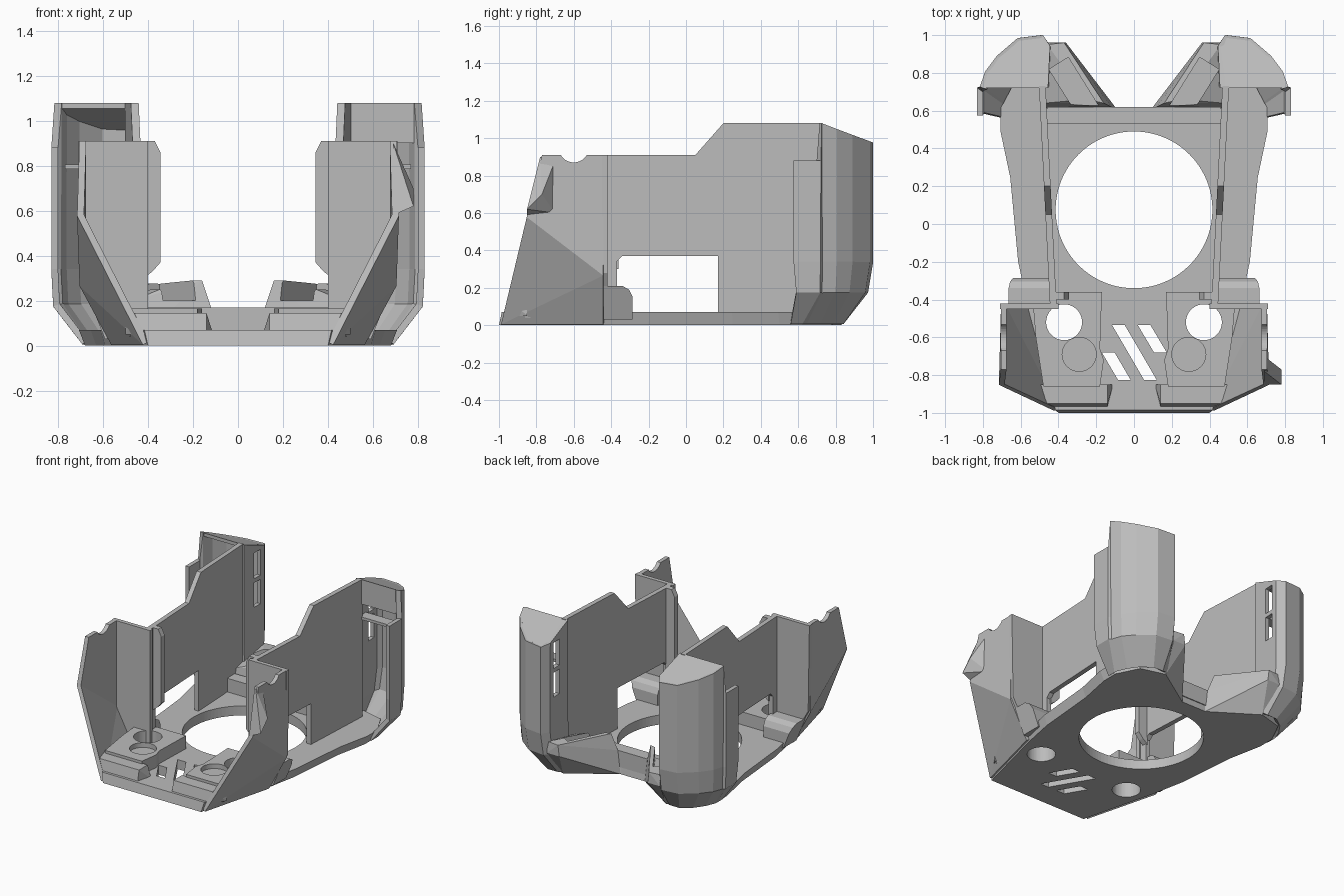
import bpy, bmesh, math
from mathutils import Vector

cube = bpy.data.objects.get("Cube")
if cube:
    bpy.data.objects.remove(cube)

grey = bpy.data.materials.new("plain grey")
grey.use_nodes = True
COLOR = (0.5, 0.5, 0.5, 1)
grey.diffuse_color = COLOR
grey.node_tree.nodes["Principled BSDF"].inputs["Base Color"].default_value = COLOR


def finish(name, bm):
    bmesh.ops.recalc_face_normals(bm, faces=bm.faces)
    mesh = bpy.data.meshes.new(name)
    bm.to_mesh(mesh)
    bm.free()
    mesh.materials.append(grey)
    ob = bpy.data.objects.new(name, mesh)
    bpy.context.collection.objects.link(ob)
    return ob


def hull(name, points, s=1):
    bm = bmesh.new()
    for x, y, z in points:
        bm.verts.new((s * x, y, z))
    res = bmesh.ops.convex_hull(bm, input=bm.verts)
    bmesh.ops.delete(bm, geom=[v for v in bm.verts if not v.link_faces], context="VERTS")
    return finish(name, bm)


def loft(name, a, b):
    """Solid between two matching outlines."""
    bm = bmesh.new()
    va, vb = [bm.verts.new(p) for p in a], [bm.verts.new(p) for p in b]
    bm.faces.new(va)
    bm.faces.new(vb)
    for i in range(len(a)):
        j = (i + 1) % len(a)
        bm.faces.new((va[i], va[j], vb[j], vb[i]))
    return finish(name, bm)


def prism(name, outline, z0, z1, s=1):
    return loft(name, [(s * x, y, z0) for x, y in outline], [(s * x, y, z1) for x, y in outline])


def box(name, x, y, z, s=1):
    return hull(name, [(i, j, k) for i in x for j in y for k in z], s)


def disc(name, x, y, r, z0, z1, n=64):
    ring = [(x + r * math.cos(math.tau * i / n), y + r * math.sin(math.tau * i / n)) for i in range(n)]
    return prism(name, ring, z0, z1)


def apply(ob, mod):
    bpy.context.view_layer.objects.active = ob
    bpy.ops.object.modifier_apply(modifier=mod.name)


def cut(ob, *cutters):
    for c in cutters:
        m = ob.modifiers.new("cut", "BOOLEAN")
        m.operation, m.solver, m.object = "DIFFERENCE", "EXACT", c
        apply(ob, m)
        bpy.data.objects.remove(c)


def shell(name, points, faces, thickness, s=1):
    bm = bmesh.new()
    vs = [bm.verts.new((s * x, y, z)) for x, y, z in points]
    for f in faces:
        bm.faces.new([vs[i] for i in f])
    ob = finish(name, bm)
    m = ob.modifiers.new("thickness", "SOLIDIFY")
    m.thickness, m.offset, m.use_even_offset = thickness, 0, True
    apply(ob, m)
    return ob


# Base plate with round opening, bolt holes and slanted vents
half = [(0.4, -1), (0.54, -0.45), (0.59, -0.2), (0.63, 0.25), (0.68, 0.5),
        (0.68, 0.62), (0.6, 0.78), (0.42, 0.83), (0.1, 0.62)]
outline = half + [(-x, y) for x, y in reversed(half)]
base = loft("base_plate", [(x, y, 0) for x, y in outline],
            [(x * 1.04, y * 0.985, 0.07) for x, y in outline])
cut(base, disc("cutter", 0, 0.075, 0.415, -0.1, 0.3, 96))
for s in (-1, 1):
    cut(base, disc("cutter", s * 0.37, -0.52, 0.095, -0.1, 0.3))
for x0, y0, x1, y1 in ((-0.116, -0.535, 0.053, -0.825), (-0.17, -0.68, -0.085, -0.825),
                       (0.02, -0.535, 0.106, -0.68)):
    cut(base, prism("cutter", [(x0, y0), (x0 + 0.067, y0), (x1 + 0.067, y1), (x1, y1)], -0.1, 0.3))

# Rear lip behind the opening
prism("rear_lip", [(-0.46, 0.53), (0.46, 0.53), (0.46, 0.62), (-0.46, 0.62)], 0.05, 0.17)


def top_z(y):
    return 1.08 - 0.39 * max(0, y - 0.72)


# Pillar plan: foot, ankle and full outline of each column
foot = [(0.43, 0.72), (0.43, 0.83), (0.46, 0.83), (0.53, 0.83), (0.6, 0.78),
        (0.65, 0.71), (0.68, 0.64), (0.68, 0.62), (0.68, 0.56)]
plan = [(0.47, 0.72), (0.46, 0.94), (0.49, 0.985), (0.61, 0.97), (0.715, 0.88),
        (0.775, 0.8), (0.8, 0.72), (0.815, 0.71), (0.815, 0.575)]

for s in (-1, 1):
    side = "left" if s > 0 else "right"

    # Curved hollow rear pillar, open to the front
    rows = [[(x, y, 0.015) for x, y in foot],
            [(x * 0.99, 0.72 + (y - 0.72) * 0.9, 0.18) for x, y in plan],
            [(x, y, 0.34) for x, y in plan],
            [(x, y, top_z(y) if i < 7 else 0.88) for i, (x, y) in enumerate(plan)]]
    n = len(plan)
    faces = [(r * n + i, r * n + i + 1, r * n + n + i + 1, r * n + n + i)
             for r in range(3) for i in range(n - 1)]
    pillar = shell(side + "_pillar", sum(rows, []), faces, 0.03, s)
    for z0, z1 in ((0.58, 0.76), (0.79, 0.98)):
        cut(pillar, box("cutter", (0.4, 0.52), (0.83, 0.9), (z0, z1), s))
    cap = [(s * x, y) for x, y in plan[:7]]
    loft(side + "_pillar_cap", [(x, y, top_z(y) - 0.025) for x, y in cap],
         [(x, y, top_z(y)) for x, y in cap])
    box(side + "_pillar_shelf", (0.48, 0.77), (0.72, 0.8), (0.785, 0.805), s)
    if s > 0:
        box("left_pillar_front", (0.47, 0.8), (0.72, 0.74), (0.9, 1.07), s)

    # Angled rear lug with a groove
    lug = hull(side + "_rear_lug",
               [(0.1, 0.62, 0), (0.42, 0.83, 0), (0.46, 0.6, 0), (0.12, 0.62, 0.17),
                (0.16, 0.64, 0.29), (0.25, 0.66, 0.29), (0.47, 0.64, 0.2), (0.36, 0.96, 0.19),
                (0.46, 0.96, 0.19), (0.37, 0.96, 0.27), (0.46, 0.95, 0.27)], s)
    d = Vector((0.53, 0.85))
    w = Vector((0.85, -0.53))
    c = Vector((0.33, 0.74))
    corners = [c + d * i + w * j for i, j in ((-0.2, -0.06), (0.13, -0.06), (0.13, 0.06), (-0.2, 0.06))]
    cut(lug, prism("cutter", [tuple(p) for p in corners], 0.2, 0.5, s))

    # Tall side wall with stepped top and a large window
    profile = [(-0.43, 0.05), (-0.43, 0.91), (0.05, 0.91), (0.2, 1.08), (0.73, 1.08), (0.73, 0.05),
               (0.17, 0.05), (0.17, 0.37), (-0.34, 0.37), (-0.37, 0.34), (-0.37, 0.05)]
    loft(side + "_wall", *[[(s * (x + 0.05 * (y + 0.43)), y, z) for y, z in profile]
                           for x in (0.41, 0.445)])

    # Cross panel closing the front of the wall, and its inner strip
    panel = [(0.4, 0.06), (0.56, 0.03), (0.7, 0.28), (0.71, 0.91), (0.4, 0.91)]
    loft(side + "_front_panel", *[[(s * x, y, z) for x, z in panel] for y in (-0.45, -0.42)])
    strip = [(0.42, 0.3), (0.38, 0.33), (0.345, 0.37), (0.345, 0.86), (0.37, 0.91), (0.42, 0.91)]
    loft(side + "_inner_strip", *[[(s * x, y, z) for x, z in strip] for y in (-0.4, -0.36)])

    # Front corner flange with a round notch
    corner = [(0.41, -0.985, 0.01), (0.7, -0.85, 0.58), (0.69, -0.44, 0.27), (0.55, -0.44, 0.01),
              (0.69, -0.77, 0.91), (0.69, -0.44, 0.91)]
    flange = shell(side + "_corner_flange", corner, [(0, 1, 2), (0, 2, 3), (1, 4, 5, 2)], 0.03, s)
    notch = [(-0.6 + 0.08 * math.cos(math.tau * i / 32), 0.95 + 0.08 * math.sin(math.tau * i / 32))
             for i in range(32)]
    cut(flange, loft("cutter", *[[(s * x, y, z) for y, z in notch] for x in (0.6, 0.8)]))

    # Raised mounting block with a through hole and a shallow recess
    block = prism(side + "_mount_block", [(0.17, -0.36), (0.54, -0.36), (0.52, -0.6), (0.48, -0.86),
                                          (0.18, -0.86), (0.16, -0.72), (0.18, -0.66)], 0.04, 0.165, s)
    cut(block, disc("cutter", s * 0.37, -0.52, 0.095, -0.1, 0.3),
        disc("cutter", s * 0.29, -0.69, 0.09, 0.13, 0.3))
    hull(side + "_front_lip", [(0.14, -0.97, 0.05), (0.42, -0.97, 0.05), (0.14, -0.95, 0.145),
                               (0.46, -0.95, 0.145), (0.11, -0.85, 0.05), (0.5, -0.85, 0.05),
                               (0.14, -0.85, 0.145), (0.5, -0.85, 0.145)], s)

    # Rounded foot beside the window
    clip = [(-0.44, 0.03), (-0.44, 0.21), (-0.34, 0.21), (-0.305, 0.19), (-0.285, 0.15), (-0.285, 0.03)]
    loft(side + "_clip", [(s * 0.43, y, z) for y, z in clip],
         [(s * (0.58 + 0.4 * z), y, z) for y, z in clip])

# Small ear on one front corner only
hull("left_ear", [(0.69, -0.85, 0.58), (0.78, -0.85, 0.62), (0.78, -0.77, 0.7), (0.69, -0.7, 0.6),
                  (0.69, -0.7, 0.88), (0.69, -0.78, 0.9), (0.73, -0.75, 0.76)])
